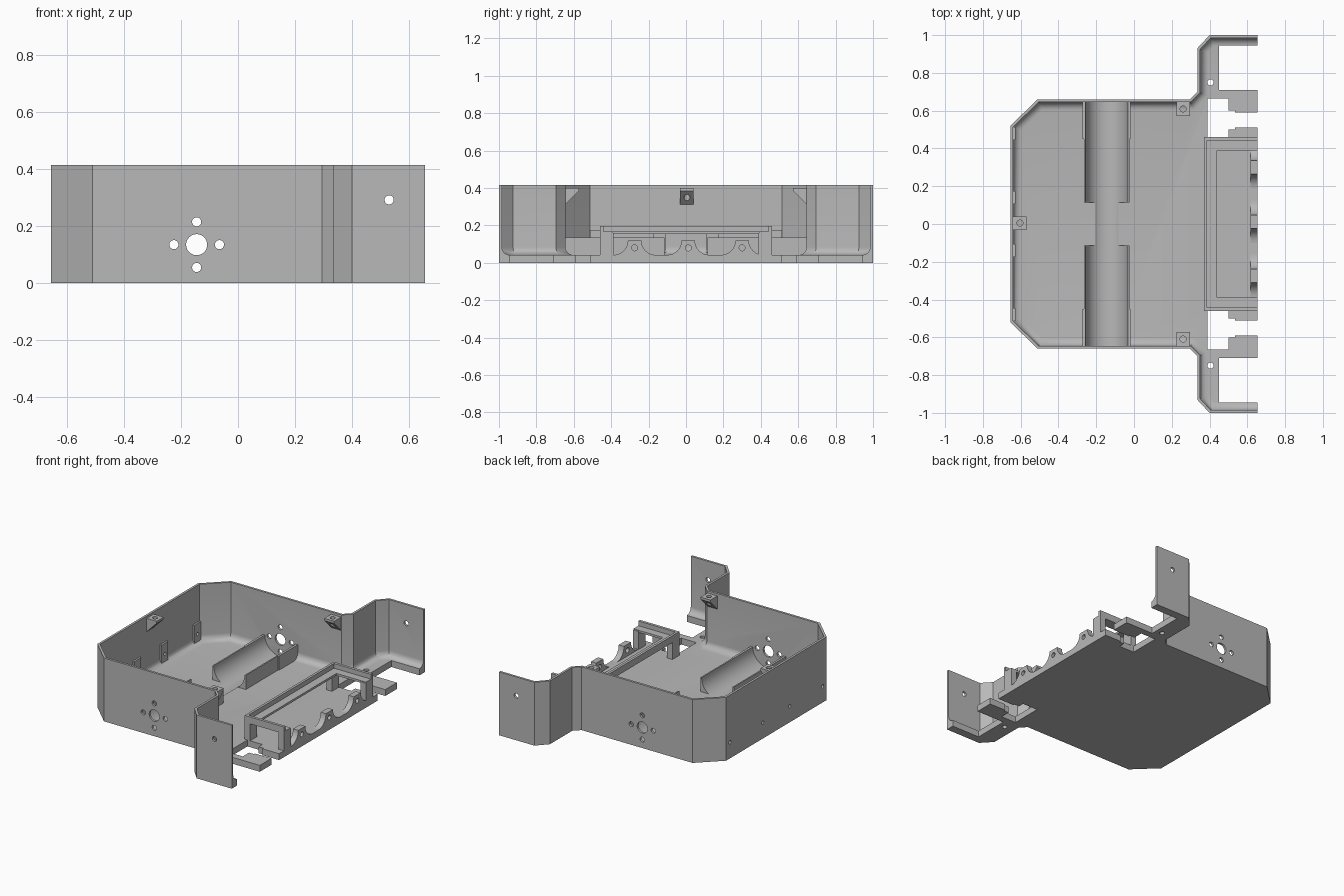
import bpy, bmesh
from math import pi, sin, cos
from mathutils import Matrix

cube = bpy.data.objects.get("Cube")
if cube:
    bpy.data.objects.remove(cube, do_unlink=True)

grey = bpy.data.materials.new("plain_grey")
grey.use_nodes = True
colour = (0.48, 0.48, 0.48, 1)
grey.diffuse_color = colour
grey.node_tree.nodes["Principled BSDF"].inputs["Base Color"].default_value = colour


def finish(name, bm):
    bmesh.ops.recalc_face_normals(bm, faces=bm.faces)
    mesh = bpy.data.meshes.new(name)
    bm.to_mesh(mesh)
    bm.free()
    mesh.materials.append(grey)
    obj = bpy.data.objects.new(name, mesh)
    bpy.context.collection.objects.link(obj)
    return obj


def prism(name, pts, lo, hi, axis="Z", fillet=0, turn=None):
    """Extrude a profile along an axis; fillet rounds the edges at the low end."""
    place = {"X": lambda a, b, c: (c, a, b), "Y": lambda a, b, c: (a, c, b),
             "Z": lambda a, b, c: (a, b, c)}[axis]
    bm = bmesh.new()
    low = [bm.verts.new(place(a, b, lo)) for a, b in pts]
    high = [bm.verts.new(place(a, b, hi)) for a, b in pts]
    base = bm.faces.new(low)
    bm.faces.new(high)
    for i in range(len(pts)):
        j = (i + 1) % len(pts)
        bm.faces.new((low[i], low[j], high[j], high[i]))
    bmesh.ops.recalc_face_normals(bm, faces=bm.faces)
    if fillet:
        bmesh.ops.bevel(bm, geom=list(base.edges), offset=fillet, segments=6,
                        profile=0.5, affect="EDGES")
    if turn:
        bm.transform(turn)
    return finish(name, bm)


def box(name, x0, x1, y0, y1, z0, z1):
    return prism(name, [(x0, y0), (x1, y0), (x1, y1), (x0, y1)], z0, z1)


def rod(a, b, r, lo, hi, axis, n=24):
    """Round cutter running along an axis."""
    pts = [(a + r * cos(2 * pi * i / n), b + r * sin(2 * pi * i / n)) for i in range(n)]
    return prism("cutter", pts, lo, hi, axis)


def cut(obj, cutters):
    for c in cutters:
        c.hide_render = True
        mod = obj.modifiers.new("cut", "BOOLEAN")
        mod.operation, mod.solver, mod.object = "DIFFERENCE", "EXACT", c
    bpy.context.view_layer.update()
    graph = bpy.context.evaluated_depsgraph_get()
    mesh = bpy.data.meshes.new_from_object(obj.evaluated_get(graph))
    obj.modifiers.clear()
    obj.data = mesh
    for c in cutters:
        bpy.data.objects.remove(c, do_unlink=True)


def both(half):
    """Close a half outline by mirroring it across y."""
    return half + [(x, -y) for x, y in reversed(half)]


def flip(pts, s):
    return [(x, s * y) for x, y in pts]


FLOOR, TOP = 0.042, 0.415
AXLE_X, AXLE_Z = -0.145, 0.135
SIDES = (1, -1)

# Tray: walls and floor with a rounded inner corner
outer = [(-.655, .52), (-.51, .66), (.295, .66), (.335, .70), (.335, .93), (.40, 1), (.655, 1)]
inner = [(-.64, .514), (-.504, .645), (.30, .645), (.35, .695), (.35, .924), (.406, .985), (.8, .985)]
tray = prism("tray", both(outer), 0, TOP)
cut(tray, [prism("cutter", both(inner), FLOOR, 0.6, fillet=0.042)])

# Floor openings, motor groove and mounting holes
notch = [(.39, .46), (.39, .665), (.5, .665), (.5, .6), (.535, .6), (.535, .59),
         (.8, .59), (.8, .51), (.535, .51), (.535, .5), (.5, .5), (.5, .46)]
bay = [(.45, .71), (.45, .945), (.8, .945), (.8, .71)]
cutters = [rod(AXLE_X, AXLE_Z, .112, -.645, .645, "Y", 48)]
for s in SIDES:
    cutters += [prism("cutter", flip(p, s), -.1, .12) for p in (notch, bay)]
    cutters.append(rod(.405, s * .75, .016, -.1, .2, "Z"))
    lo, hi = sorted((s * .62, s * .7))
    cutters.append(rod(AXLE_X, AXLE_Z, .037, lo, hi, "Y", 32))
    for dx, dz in ((.08, 0), (-.08, 0), (0, .08), (0, -.08)):
        cutters.append(rod(AXLE_X + dx, AXLE_Z + dz, .016, lo, hi, "Y"))
    lo, hi = sorted((s * .95, s * 1.05))
    cutters.append(rod(.53, .292, .016, lo, hi, "Y"))
    for y in (.14, .48):
        cutters.append(rod(s * y, .105, .011, -.7, -.6, "X"))
cut(tray, cutters)
smooth = [tray]

# Motor cradles
for s, side in zip(SIDES, ("back", "front")):
    w, v = .121, .127
    plan = [(-w, .115), (w, .115), (w, .45), (v, .45), (v, .648), (-v, .648), (-v, .45), (-w, .45)]
    cradle = prism(side + "_cradle", [(AXLE_X + x, s * y) for x, y in plan], FLOOR - .005, AXLE_Z)
    cut(cradle, [rod(AXLE_X, AXLE_Z, .112, -.7, .7, "Y", 48)])
    smooth.append(cradle)

# Pads with screw holes on the end wall
for i, y in enumerate((-.48, -.14, .14, .48)):
    pad = box(f"wall_pad_{i + 1}", -.643, -.628, y - .034, y + .034, FLOOR - .005, .175)
    cut(pad, [rod(y, .105, .011, -.7, -.6, "X")])
    smooth.append(pad)

# Lid brackets: sloped gussets pointing inward
gusset = [(-.003, .31), (.072, .385), (.072, .4), (-.003, .4)]
for name, x, y, angle in (("end", -.64, .005, 0), ("back", .26, .645, -pi / 2),
                          ("front", .26, -.645, pi / 2)):
    turn = Matrix.Translation((x, y, 0)) @ Matrix.Rotation(angle, 4, "Z")
    bracket = prism(name + "_lid_bracket", gusset, -.036, .036, "Y", turn=turn)
    hole = turn @ Matrix.Translation((.036, 0, 0))
    cut(bracket, [rod(hole.translation.x, hole.translation.y, .016, .2, .5, "Z")])
    smooth.append(bracket)

# Raised open frame: shelf, lip and posts
shelf = [(.37, .46), (.655, .46), (.655, .39), (.44, .39)]
lip = [(.37, .46), (.655, .46), (.655, .442), (.386, .442)]
prism("frame_shelf", both([shelf[3], shelf[2], shelf[1], shelf[0]])[:4] +
      flip(shelf, -1), .153, .167)
prism("frame_lip", lip[::-1] + flip(lip, -1), .16, .198)
for s, side in zip(SIDES, ("back", "front")):
    for x, end in ((.37, "inner"), (.615, "outer")):
        y0, y1 = sorted((s * .388, s * .46))
        box(f"{side}_{end}_post", x, x + .04, y0, y1, FLOOR - .005, .16)

# Servo tabs with scooped shoulders
R = .077
arc = [(.036 + R * (1 - cos(t)), .119 - R * sin(t)) for t in [i * pi / 16 for i in range(9)]]
for i, y in enumerate((-.275, .012, .3)):
    right = [(y + a, b) for a, b in arc] + [(y + arc[-1][0], .035)]
    left = [(2 * y - a, b) for a, b in reversed(right)]
    tab = prism(f"scooped_tab_{i + 1}", right + left, .617, .655, "X")
    cut(tab, [rod(y, .08, .016, .55, .7, "X")])
    smooth.append(tab)

# Smooth the rounded surfaces, keep edges crisp
bpy.ops.object.select_all(action="DESELECT")
for obj in smooth:
    obj.select_set(True)
bpy.context.view_layer.objects.active = tray
bpy.ops.object.shade_smooth_by_angle(angle=pi / 6)
